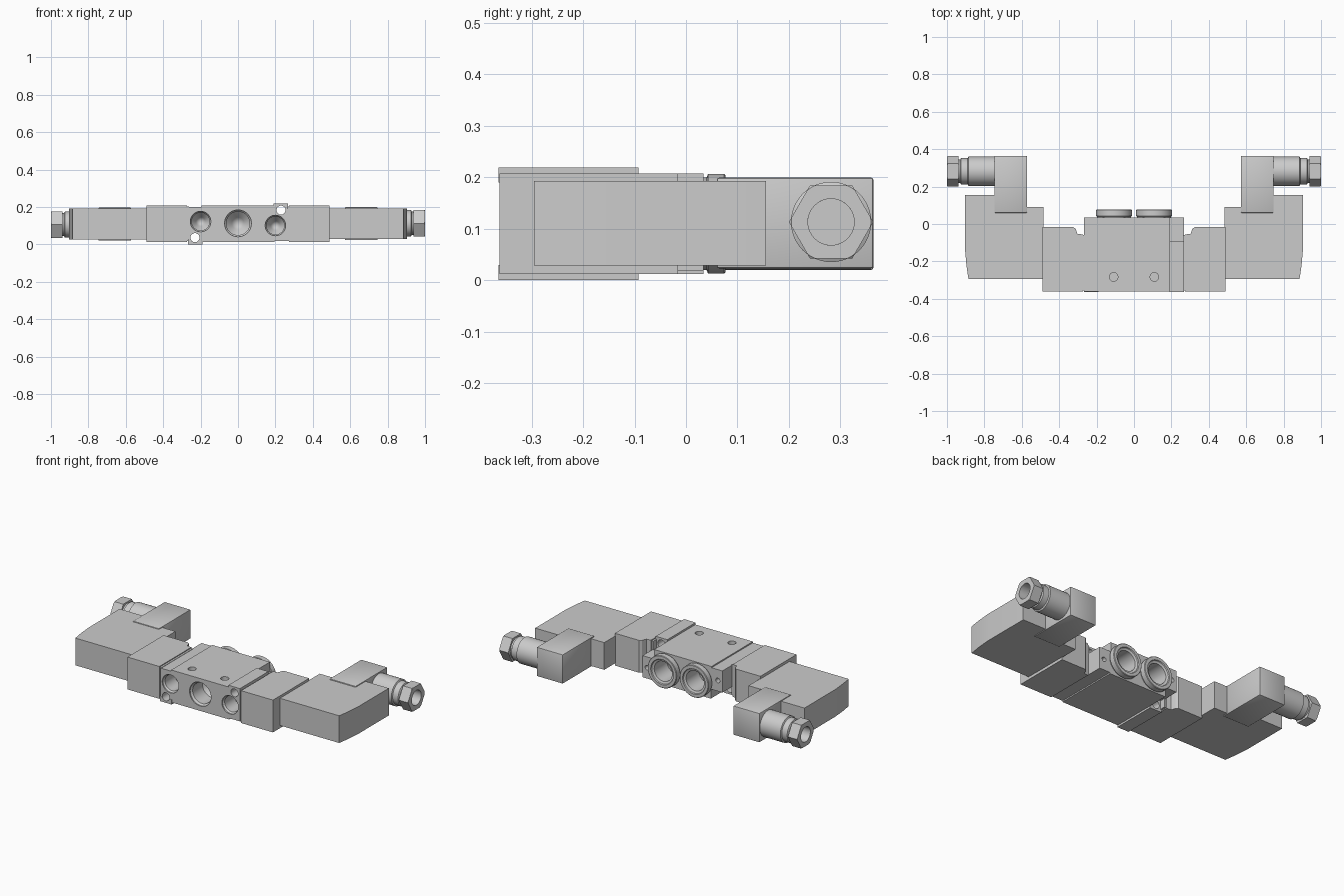
import bpy, bmesh, math
from mathutils import Matrix, Vector

if "Cube" in bpy.data.objects:
    bpy.data.objects.remove(bpy.data.objects["Cube"])

CZ = 0.1095                                   # height of the half-turn axis
TURN = Matrix.Translation((0, 0, CZ)) @ Matrix.Rotation(math.pi, 4, 'Y') @ Matrix.Translation((0, 0, -CZ))
AXES = {'x': ((0, 0, 1), (1, 0, 0), (0, 1, 0)),
        'y': ((0, 1, 0), (0, 0, 1), (1, 0, 0)),
        'z': ((1, 0, 0), (0, 1, 0), (0, 0, 1))}


def finish(bm, name):
    bmesh.ops.remove_doubles(bm, verts=bm.verts, dist=1e-5)
    bmesh.ops.recalc_face_normals(bm, faces=bm.faces)
    me = bpy.data.meshes.new(name)
    bm.to_mesh(me)
    bm.free()
    ob = bpy.data.objects.new(name, me)
    bpy.context.collection.objects.link(ob)
    return ob


def prism(name, pts, z0, z1):
    bm = bmesh.new()
    face = bm.faces.new([bm.verts.new((x, y, z0)) for x, y in pts])
    ext = bmesh.ops.extrude_face_region(bm, geom=[face])
    top = [v for v in ext['geom'] if isinstance(v, bmesh.types.BMVert)]
    bmesh.ops.translate(bm, verts=top, vec=(0, 0, z1 - z0))
    return finish(bm, name)


def box(name, x0, x1, y0, y1, z0, z1):
    return prism(name, [(x0, y0), (x1, y0), (x1, y1), (x0, y1)], z0, z1)


def lathe(name, profile, axis, loc, n=40):
    """Spin a closed (radius, height) profile about an axis through loc."""
    bm = bmesh.new()
    verts = [bm.verts.new((r, 0, h)) for r, h in profile]
    edges = [bm.edges.new((verts[i - 1], verts[i])) for i in range(len(verts))
             if profile[i - 1][0] > 0 or profile[i][0] > 0]
    bmesh.ops.spin(bm, geom=verts + edges, cent=(0, 0, 0), axis=(0, 0, 1),
                   angle=2 * math.pi, steps=n, use_duplicate=False)
    bm.transform(Matrix.Translation(Vector(loc)) @ Matrix(AXES[axis]).to_4x4())
    return finish(bm, name)


def rod(name, r, h0, h1, axis, loc, n=40):
    return lathe(name, [(0, h0), (r, h0), (r, h1), (0, h1)], axis, loc, n)


def apply_mod(ob, mod):
    bpy.context.view_layer.objects.active = ob
    bpy.ops.object.modifier_apply(modifier=mod.name)


def boolean(ob, tool, op='DIFFERENCE'):
    mod = ob.modifiers.new("bool", 'BOOLEAN')
    mod.operation, mod.solver, mod.object = op, 'EXACT', tool
    apply_mod(ob, mod)
    bpy.data.objects.remove(tool)


def bevel(ob, width, segments=2):
    mod = ob.modifiers.new("bevel", 'BEVEL')
    mod.width, mod.segments = width, segments
    apply_mod(ob, mod)


def turned(ob, name=None):
    """Copy of an object, turned half way round the y axis of the valve."""
    new = ob.copy()
    new.data = ob.data.copy()
    new.name = name or ob.name
    new.data.transform(TURN)
    bpy.context.collection.objects.link(new)
    return new


def both(op, ob, tool, *args):
    other = turned(tool)
    op(ob, tool, *args)
    op(ob, other, *args)


# central valve body with raised rails, grooves and corner notches
body = box("valve_body", -0.268, 0.268, -0.362, 0.034, 0.0115, 0.2075)
both(boolean, body, box("rail", 0.19, 0.268, -0.364, -0.092, 0.19, 0.219), 'UNION')
both(boolean, body, box("groove", -0.3, -0.195, -0.4, 0.1, 0.2, 0.25))
both(boolean, body, box("notch", 0.19, 0.3, -0.092, 0.1, 0.15, 0.25))
# through mounting holes
both(boolean, body, rod("hole", 0.024, -0.4, 0.1, 'y', (0.23, 0, 0.183)))
# front ports: threaded bore, then a narrower drilled tip
for x, z, r in ((-0.2, 0.122, 0.055), (0, 0.1125, 0.072), (0.2, 0.101, 0.055)):
    boolean(body, lathe("port", [(0, -0.4), (r, -0.4), (r, -0.355), (r * 0.87, -0.345),
                                 (r * 0.87, -0.25), (r * 0.45, -0.22), (0, -0.18)], 'y', (x, 0, z)))
# rear outlet bores, screw holes on top and small rear holes
for s in (-1, 1):
    boolean(body, rod("bore", 0.064, -0.06, 0.1, 'y', (s * 0.107, 0, CZ)))
    boolean(body, rod("dimple", 0.023, 0.17, 0.25, 'z', (s * 0.109, -0.283, 0)))
both(boolean, body, rod("pin_hole", 0.014, 0.0, 0.1, 'y', (0.237, 0, 0.085), 24))

# rear push-in fittings
fitting = lathe("outlet_fitting_right",
                [(0.06, -0.03), (0.075, -0.03), (0.09, 0.03), (0.09, 0.04), (0.097, 0.043), (0.097, 0.074),
                 (0.094, 0.077), (0.076, 0.077), (0.073, 0.071), (0.06, 0.066)], 'y', (0.107, 0, CZ), 48)

# thin gasket between body and end block
gasket = box("gasket_right", 0.262, 0.28, -0.355, -0.06, 0.017, 0.202)

# end block with stepped rear edge
end_block = prism("end_block_right",
                  [(0.274, -0.362), (0.488, -0.362), (0.488, -0.016), (0.325, -0.016),
                   (0.312, -0.026), (0.303, -0.052), (0.274, -0.056)], 0.0115, 0.2075)

# solenoid coil with gently bowed end
solenoid = prism("solenoid_right",
                 [(0.484, -0.295), (0.885, -0.295), (0.896, -0.22), (0.903, -0.14), (0.903, 0.155),
                  (0.575, 0.155), (0.575, 0.092), (0.484, 0.092)], 0.028, 0.193)

# plug connector standing behind the coil
connector = box("connector_right", 0.572, 0.747, 0.06, 0.364, 0.023, 0.199)
bevel(connector, 0.004)

# cable gland sleeve and neck
GY, GZ = 0.282, 0.113
gland = lathe("cable_gland_right",
              [(0, 0.74), (0.078, 0.74), (0.078, 0.885), (0.07, 0.889), (0.07, 0.925), (0.062, 0.93),
               (0.062, 0.945), (0.045, 0.945), (0.045, 0.93), (0, 0.93)], 'x', (0, GY, GZ), 48)

# hexagonal gland nut with chamfered corners and a round bore
nut = rod("gland_nut_right", 0.082, 0.938, 1.0, 'x', (0, GY, GZ), 6)
boolean(nut, lathe("chamfer", [(0, 0.92), (0.1, 0.92), (0.1, 0.981), (0.075, 1.002), (0, 1.002)],
                   'x', (0, GY, GZ), 48), 'INTERSECT')
boolean(nut, rod("bore", 0.045, 0.9, 1.1, 'x', (0, GY, GZ), 40))

# left side is the right side turned half way round
for ob in (fitting, gasket, end_block, solenoid, connector, gland, nut):
    turned(ob, ob.name.replace("right", "left"))

# smooth shading with sharp edges
bpy.ops.object.select_all(action='DESELECT')
for ob in bpy.context.scene.objects:
    ob.select_set(True)
    bpy.context.view_layer.objects.active = ob
bpy.ops.object.shade_smooth_by_angle(angle=math.radians(25))
